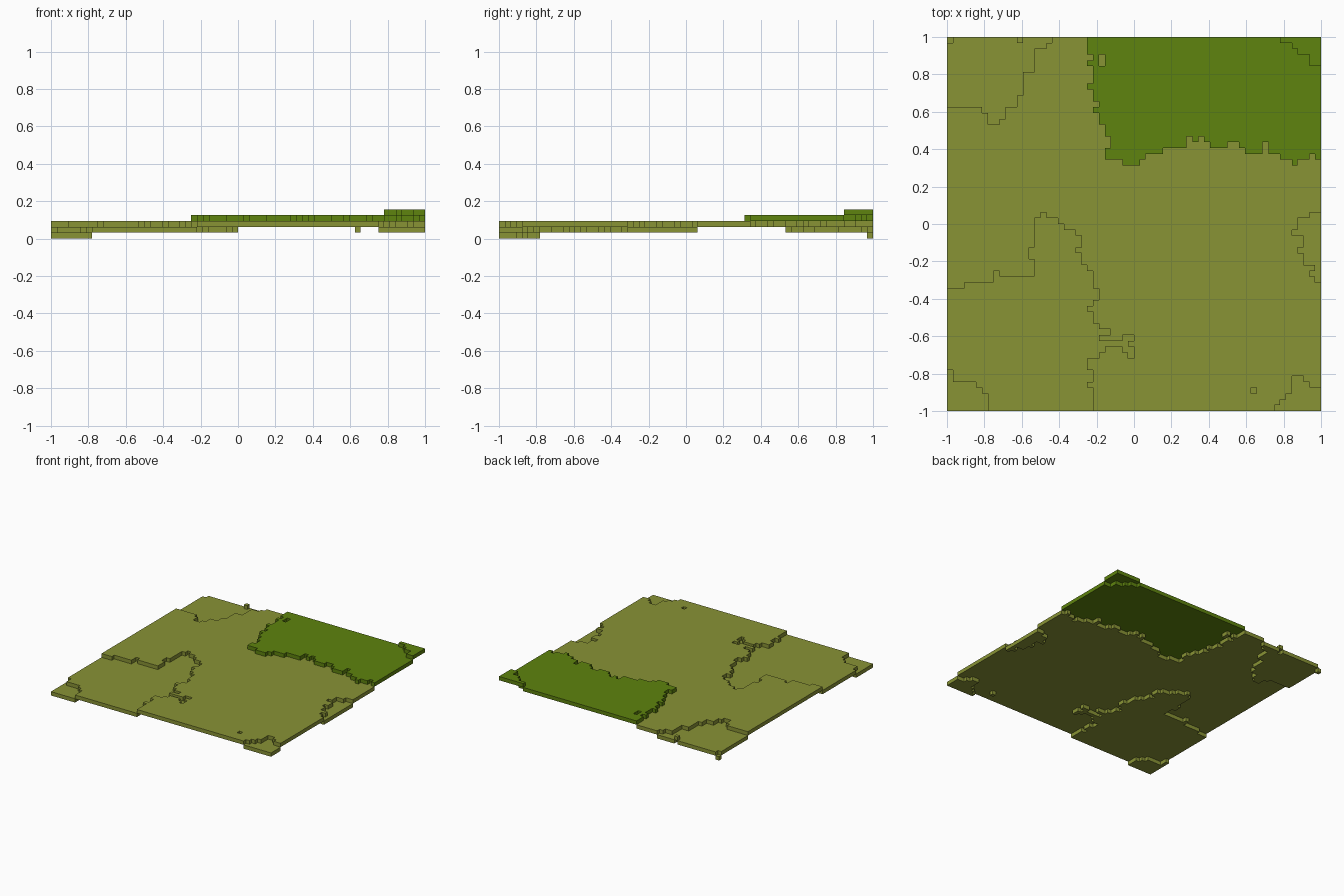
import bpy
import bmesh

cube = bpy.data.objects.get("Cube")
if cube:
    bpy.data.objects.remove(cube, do_unlink=True)

N = 64            # cells along each side
S = 2 / N         # cell size


def make_material(name, rgb):
    mat = bpy.data.materials.new(name)
    mat.use_nodes = True
    mat.diffuse_color = (*rgb, 1)
    bsdf = mat.node_tree.nodes["Principled BSDF"]
    bsdf.inputs["Base Color"].default_value = (*rgb, 1)
    bsdf.inputs["Roughness"].default_value = 0.9
    return mat


dry_grass = make_material("dry_grass_olive", (0.25, 0.292, 0.036))
lush_grass = make_material("lush_grass_green", (0.112, 0.227, 0.0044))


def steps(*runs):
    """Expand (count, value) runs into one value per row or column."""
    return [value for count, value in runs for _ in range(count)]


level = {(c, r): 2 for c in range(N) for r in range(N)}   # middle terrace


def fill(col, row, value):
    level[col, row] = value


def fill_columns(first, edge, value, upward):
    """Fill each column from its edge to the back (upward) or to the front."""
    for c, e in enumerate(edge, first):
        for r in (range(e, N) if upward else range(e)):
            fill(c, r, value)


def fill_rows(first, edge, value, rightward):
    """Fill each row from its edge to the +x side or to the -x side."""
    for r, e in enumerate(edge, first):
        for c in (range(e, N) if rightward else range(e)):
            fill(c, r, value)


# Back left hollow, with one raised cell and one sunken corner cell
fill_columns(0, steps((6, 52), (1, 51), (2, 49), (1, 50), (2, 52), (1, 54),
                      (2, 58), (2, 62), (1, 63)), 1, True)
fill(12, 63, 2)
fill(0, 63, 0)

# Front left hollow: stepped back edge, then ragged right edge
fill_columns(0, steps((3, 21), (5, 22), (1, 24), (6, 23), (1, 33), (1, 34),
                      (2, 33), (1, 32), (2, 31)), 1, False)
right_edge = steps((4, 25), (1, 24), (2, 25), (2, 24), (1, 26), (1, 27),
                   (1, 31), (1, 26), (1, 28), (1, 26), (2, 25), (1, 24),
                   (1, 25), (2, 26), (3, 25), (1, 24), (2, 23), (1, 22),
                   (2, 23), (1, 22))
for r, e in enumerate(right_edge):
    for c in range(15, e):
        fill(c, r, 1)
for c, r in ((14, 26), (14, 27), (30, 12), (31, 12), (30, 10), (31, 10), (31, 9)):
    fill(c, r, 1)

# Lowest front left corner
fill_columns(0, steps((1, 7), (4, 5), (1, 4), (1, 3)), 0, False)

# Right side notch, front right corner and a single sunken cell
fill_rows(22, steps((1, 63), (1, 62), (1, 63), (2, 61), (1, 60), (2, 61),
                    (1, 59), (2, 60), (1, 62)), 1, True)
fill_columns(56, steps((1, 1), (1, 2), (1, 3), (2, 6), (1, 5), (2, 4)), 1, False)
fill(52, 3, 1)

# Green terrace: left edge by row, front edge by column
green_left = steps((2, 27), (2, 28), (2, 27), (2, 26), (1, 25), (1, 26),
                   (2, 25), (1, 24), (3, 25), (1, 24), (1, 25), (3, 24))
green_front = steps((6, 43), (3, 42), (1, 43), (3, 44), (4, 45), (1, 47),
                    (1, 46), (1, 47), (1, 46), (3, 45), (2, 46), (1, 45),
                    (3, 44), (1, 46), (2, 44), (2, 43), (1, 42), (2, 43),
                    (1, 44), (1, 43))
for c, front in enumerate(green_front, 24):
    for r in range(front, N):
        if r < 43 or c >= green_left[r - 43]:
            fill(c, r, 3)
fill(26, 59, 2)
fill(26, 60, 2)

# Highest back right corner
fill_columns(57, steps((2, 63), (1, 62), (2, 61), (2, 59)), 4, True)


def terrace(name, height, mat):
    """One-cell-thick plate made of every cell on the given level."""
    bm = bmesh.new()
    verts = {}

    def vert(c, r):
        if (c, r) not in verts:
            verts[c, r] = bm.verts.new((c * S - 1, r * S - 1, height * S))
        return verts[c, r]

    for (c, r), value in level.items():
        if value == height:
            bm.faces.new([vert(c, r), vert(c + 1, r),
                          vert(c + 1, r + 1), vert(c, r + 1)])
    mesh = bpy.data.meshes.new(name)
    bm.to_mesh(mesh)
    bm.free()
    mesh.materials.append(mat)
    obj = bpy.data.objects.new(name, mesh)
    bpy.context.collection.objects.link(obj)
    solid = obj.modifiers.new("thickness", 'SOLIDIFY')
    solid.thickness = S
    solid.offset = 1


terrace("lowest_corners", 0, dry_grass)
terrace("low_hollows", 1, dry_grass)
terrace("middle_terrace", 2, dry_grass)
terrace("green_terrace", 3, lush_grass)
terrace("highest_corner", 4, lush_grass)
